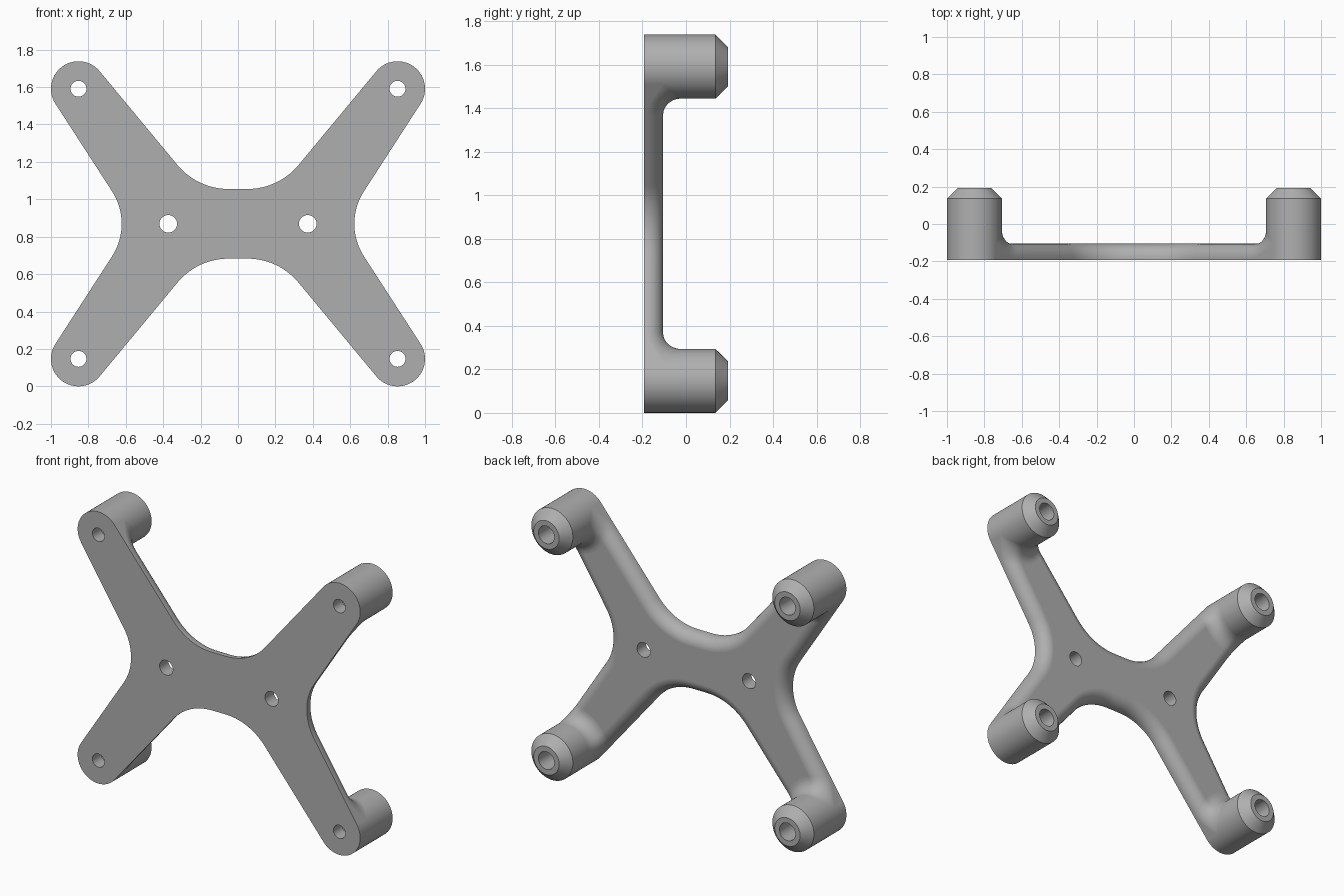
import bpy, bmesh
from math import sin, cos, acos, sqrt, radians, pi, tau
from mathutils import Vector, Matrix

if "Cube" in bpy.data.objects:
    bpy.data.objects.remove(bpy.data.objects["Cube"], do_unlink=True)

MID = 0.869                     # height of the bracket centre
FRONT, FACE, TIP = -0.193, -0.105, 0.193
PX, PZ, PR = 0.853, 0.722, 0.147  # post centre (from bracket centre) and radius
BORE, ROLL, FLARE = 0.0425, 0.075, 0.08
A_TOP, A_SIDE = radians(140.3), radians(-33)  # outward directions of the arm edges

grey = bpy.data.materials.new("grey")
grey.use_nodes = True
grey.diffuse_color = (0.43, 0.43, 0.43, 1)
grey.node_tree.nodes["Principled BSDF"].inputs["Base Color"].default_value = (0.43, 0.43, 0.43, 1)


def make_object(name, bm):
    bmesh.ops.recalc_face_normals(bm, faces=bm.faces)
    mesh = bpy.data.meshes.new(name)
    bm.to_mesh(mesh)
    bm.free()
    mesh.materials.append(grey)
    ob = bpy.data.objects.new(name, mesh)
    ob.location.z = MID
    bpy.context.collection.objects.link(ob)
    return ob


def smooth(ob):
    bpy.ops.object.select_all(action="DESELECT")
    ob.select_set(True)
    bpy.context.view_layer.objects.active = ob
    bpy.ops.object.shade_smooth_by_angle(angle=radians(32))
    mod = ob.modifiers.new("even_shading", "WEIGHTED_NORMAL")
    mod.keep_sharp = True


def mirror(ob):
    mod = ob.modifiers.new("four_corners", "MIRROR")
    mod.use_axis = (True, False, True)
    mod.use_mirror_merge = False


def bridge(bm, rows, closed):
    for a, b in zip(rows, rows[1:]):
        for i in range(len(a) if closed else len(a) - 1):
            j = (i + 1) % len(a)
            bm.faces.new((a[i], a[j], b[j], b[i]))


def arc(cx, cz, r, start, end, steps):
    """Points with outward normals; a negative radius makes a hollow curve."""
    out = []
    for i in range(steps + 1):
        t = start + (end - start) * i / steps
        out.append((cx + r * cos(t), cz + r * sin(t), cos(t), sin(t)))
    return out


# Outline of the cross: one quarter, then reflected around
quarter = (arc(0.05, 0.186 + 0.356, -0.356, pi / 2, A_TOP, 14)
           + arc(PX, PZ, PR, A_TOP, A_SIDE, 36)
           + arc(0.622 + 0.32, 0, -0.32, A_SIDE, 0, 10))
outline = []
for sx, sz in ((1, 1), (1, -1), (-1, -1), (-1, 1)):
    part = quarter if sx * sz > 0 else quarter[::-1][1:]
    if (sx, sz) == (-1, 1):
        part = quarter[::-1][1:]
    outline += [(sx * x, sz * z, sx * nx, sz * nz) for x, z, nx, nz in part]

# Cross plate with a rolled back edge
bm = bmesh.new()
levels = [(0, FRONT)]
for i in range(9):
    t = i / 8 * pi / 2
    levels.append((ROLL * (1 - cos(t)), FACE - ROLL * (1 - sin(t))))
rows = [[bm.verts.new((x - d * nx, y, z - d * nz)) for x, z, nx, nz in outline]
        for d, y in levels]
bridge(bm, rows, True)
bm.faces.new(rows[0])
bm.faces.new(rows[-1])
plate = make_object("cross_plate", bm)

# Screw holes through the plate
bm = bmesh.new()
holes = [(sx * PX, sz * PZ, BORE) for sx in (1, -1) for sz in (1, -1)]
holes += [(0.373, 0, 0.047), (-0.373, 0, 0.047)]
for x, z, r in holes:
    place = Matrix.Translation((x, FACE, z)) @ Matrix.Rotation(pi / 2, 4, "X")
    bmesh.ops.create_cone(bm, cap_ends=True, segments=32, radius1=r, radius2=r,
                          depth=0.5, matrix=place)
cutter = make_object("hole_cutter", bm)
cutter.hide_render = True
cut = plate.modifiers.new("holes", "BOOLEAN")
cut.operation, cut.solver, cut.object = "DIFFERENCE", "EXACT", cutter
bpy.context.view_layer.update()
drilled = bpy.data.meshes.new_from_object(
    plate.evaluated_get(bpy.context.evaluated_depsgraph_get()))
plate.modifiers.clear()
plate.data = drilled
bpy.data.objects.remove(cutter, do_unlink=True)
smooth(plate)

# Corner posts: chamfered tubes
bm = bmesh.new()
profile = [(PR, FRONT), (PR, 0.135), (0.09, TIP), (0.056, TIP), (0.056, FACE - 0.005)]
rows = [[bm.verts.new((PX + r * cos(tau * i / 64), y, PZ + r * sin(tau * i / 64)))
         for i in range(64)] for r, y in profile]
bridge(bm, rows, True)
posts = make_object("corner_posts", bm)
# The tube is open at the front, so make sure its wall faces outward
posts.data.update()
wall = posts.data.polygons[0]
if wall.normal.dot(wall.center - Vector((PX, wall.center.y, PZ))) < 0:
    posts.data.flip_normals()
mirror(posts)
smooth(posts)

# Curved fillets where the arms rise into the posts
bm = bmesh.new()
start, end = A_TOP, A_SIDE + tau
rows = []
for i in range(11):
    t = i / 10 * pi / 2
    r = PR + FLARE * (1 - cos(t))
    rise = FLARE * (1 - sin(t))
    spread = acos(min(1, PR / r))
    row = []
    for k in range(41):
        s = (1 - cos(pi * k / 40)) / 2
        a = start + spread + (end - start - 2 * spread) * s
        d = max(0, PR - r * max(cos(a - start), cos(a - end)))
        drop = ROLL - sqrt(max(0, ROLL ** 2 - max(0, ROLL - d) ** 2))
        point = (PX + r * cos(a), FACE + rise - drop, PZ + r * sin(a))
        row.append(bm.verts.new(point))
        if k in (0, 40):        # skirt down to the front face
            foot = bm.verts.new((point[0], FRONT + 0.002, point[2]))
            row.insert(0 if k == 0 else len(row), foot)
    rows.append(row)
bridge(bm, rows, False)
fillets = make_object("post_fillets", bm)
middle = max(fillets.data.polygons, key=lambda p: p.normal.y ** 2)
if middle.normal.y < 0:
    fillets.data.flip_normals()
mirror(fillets)
smooth(fillets)
